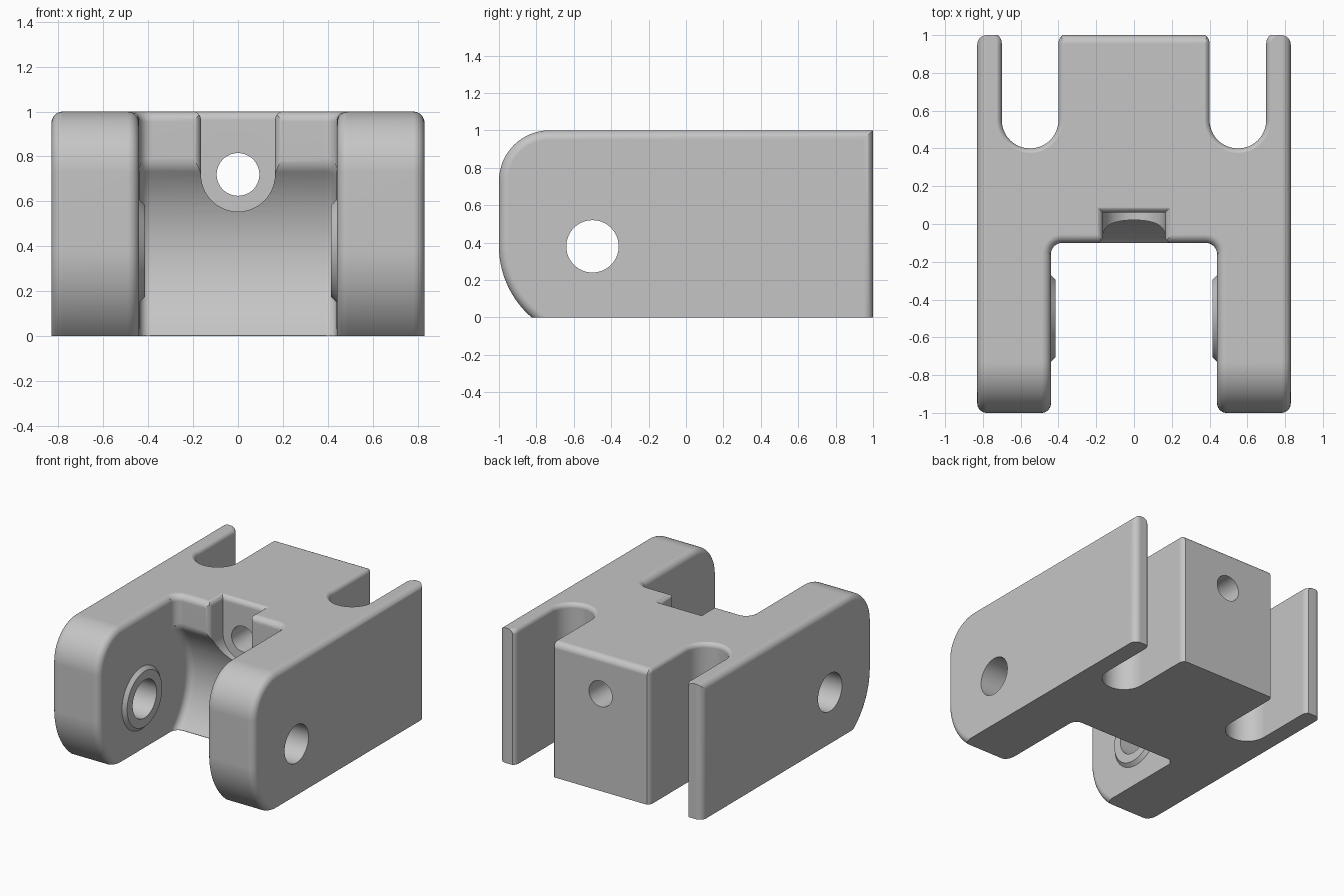
import bpy, bmesh
from math import sin, cos, pi, radians
from mathutils import Vector

default = bpy.data.objects.get("Cube")
if default:
    bpy.data.objects.remove(default, do_unlink=True)

grey = bpy.data.materials.new("satin_grey")
grey.use_nodes = True
grey.diffuse_color = (0.56, 0.56, 0.56, 1)
grey.node_tree.nodes["Principled BSDF"].inputs["Base Color"].default_value = (0.56, 0.56, 0.56, 1)

PIN_Y, PIN_Z = -0.5, 0.38      # axis of the cross pin
BORE_Z = 0.72                  # axis of the lengthwise bore


def arc(cx, cy, r, start, end, n=16):
    steps = [radians(start + (end - start) * i / n) for i in range(n + 1)]
    return [(cx + r * cos(a), cy + r * sin(a)) for a in steps]


def circle(cx, cy, r, n=64):
    return arc(cx, cy, r, 0, 360, n)[:-1]


def offset(outline, d):
    """Grow (or shrink, if negative) a counter-clockwise outline."""
    pts = [Vector(p) for p in outline]
    result = []
    for i, p in enumerate(pts):
        e1 = (p - pts[i - 1]).normalized()
        e2 = (pts[(i + 1) % len(pts)] - p).normalized()
        n1, n2 = Vector((e1.y, -e1.x)), Vector((e2.y, -e2.x))
        result.append(p + (n1 + n2) * (d / (1 + n1.dot(n2))))
    return result


def round_over(edge, r, toward, grow, n=8):
    """Levels of a quarter-round ending at the given edge."""
    angles = [pi / 2 * i / n for i in range(n + 1)]
    return [(edge - toward * r * (1 - sin(a)), grow * r * (1 - cos(a))) for a in angles]


def loft(name, outline, levels, axis):
    """Stack offset copies of an outline along an axis; levels are (position, offset)."""
    area = sum(a[0] * b[1] - b[0] * a[1] for a, b in zip(outline, outline[1:] + outline[:1]))
    if area < 0:
        outline = outline[::-1]
    place = {"x": lambda u, v, h: (h, u, v),
             "y": lambda u, v, h: (u, h, v),
             "z": lambda u, v, h: (u, v, h)}[axis]
    bm = bmesh.new()
    rings = [[bm.verts.new(place(p[0], p[1], h)) for p in offset(outline, d)]
             for h, d in sorted(levels)]
    bm.faces.new(rings[0])
    bm.faces.new(rings[-1])
    count = len(outline)
    for low, high in zip(rings, rings[1:]):
        for i in range(count):
            j = (i + 1) % count
            bm.faces.new((low[i], low[j], high[j], high[i]))
    bmesh.ops.recalc_face_normals(bm, faces=bm.faces)
    mesh = bpy.data.meshes.new(name)
    bm.to_mesh(mesh)
    bm.free()
    mesh.materials.append(grey)
    obj = bpy.data.objects.new(name, mesh)
    bpy.context.collection.objects.link(obj)
    return obj


def combine(target, tool, operation):
    mod = target.modifiers.new(tool.name, "BOOLEAN")
    mod.operation = operation
    mod.solver = "EXACT"
    mod.object = tool
    bpy.context.view_layer.objects.active = target
    bpy.ops.object.modifier_apply(modifier=mod.name)
    bpy.data.objects.remove(tool, do_unlink=True)


def mirrored(outline, s):
    return [(s * u, v) for u, v in outline]


# Central block with a filleted front wall and rounded top edges
block_plan = ([(0.6, 1), (-0.6, 1), (-0.6, -0.16)] + arc(-0.38, -0.16, 0.06, 180, 90)
              + arc(0.38, -0.16, 0.06, 90, 0) + [(0.6, -0.16)])
body = loft("clevis_body", block_plan, [(-0.06, 0)] + round_over(1, 0.045, 1, -1), "z")

# Side arms, rounded along their whole outline
arm_side = ([(1, -0.061), (1, 1)] + arc(-0.73, 0.73, 0.27, 90, 180)
            + arc(PIN_Y, PIN_Z, 0.5, 180, 242))
for s in (1, -1):
    levels = round_over(0.83, 0.05, 1, -1) + round_over(0.44, 0.05, -1, -1)
    combine(body, loft("arm", arm_side, [(s * h, d) for h, d in levels], "x"), "UNION")

# Flat underside
combine(body, loft("underside", [(-2, -2), (2, -2), (2, 2), (-2, 2)],
                   [(-0.5, 0), (0, 0)], "z"), "DIFFERENCE")

# Curved clearance between the arms
gap_side = ([(-0.3, -0.1)] + arc(PIN_Y, PIN_Z, 0.55, -60.8, 39.7, 32)
            + arc(0, 0.795, 0.1, 214, 180, 7) + [(-0.3, 0.795)])
gap_levels = round_over(0.438, 0.05, 1, -1) + round_over(-0.438, 0.05, -1, -1)
combine(body, loft("clearance", gap_side, gap_levels, "x"), "DIFFERENCE")

# Rear slots, flared at the top and at the mouth
slot_plan = (arc(0.55, 0.55, 0.15, 180, 360, 32) + arc(0.755, 0.956, 0.055, 180, 135, 6)
             + [(0.816, 1.095), (0.284, 1.095)] + arc(0.345, 0.956, 0.055, 45, 0, 6))
slot_levels = [(-0.1, 0), (1.1, 0.035)] + round_over(1.002, 0.035, 1, 1)
for s in (1, -1):
    combine(body, loft("slot", mirrored(slot_plan, s), slot_levels, "z"), "DIFFERENCE")

# Open-topped recess in the front wall
recess_front = arc(0, BORE_Z, 0.165, 180, 360, 32) + [(0.165, 1.2), (-0.165, 1.2)]
recess_levels = [(-0.3, 0.04), (0.06, 0)] + round_over(-0.102, 0.04, -1, 1)
combine(body, loft("recess", recess_front, recess_levels, "y"), "DIFFERENCE")
lip_plan = [(-0.165, -0.3), (0.165, -0.3), (0.165, 0.06), (-0.165, 0.06)]
lip_levels = [(BORE_Z, 0), (1.1, 0.04)] + round_over(1.002, 0.04, 1, 1)
combine(body, loft("recess_lip", lip_plan, lip_levels, "z"), "DIFFERENCE")

# Chamfered bosses on the inner arm faces
for s in (1, -1):
    levels = [(s * 0.5, 0), (s * 0.44, 0), (s * 0.415, -0.025)]
    combine(body, loft("boss", circle(PIN_Y, PIN_Z, 0.23), levels, "x"), "UNION")

# Cross pin hole and lengthwise bore
combine(body, loft("pin_hole", circle(PIN_Y, PIN_Z, 0.14), [(-1, 0), (1, 0)], "x"), "DIFFERENCE")
combine(body, loft("bore", circle(0, BORE_Z, 0.095), [(-0.3, 0), (1.2, 0)], "y"), "DIFFERENCE")

# Smooth fillets, crisp edges
bpy.ops.object.select_all(action="DESELECT")
body.select_set(True)
bpy.context.view_layer.objects.active = body
bpy.ops.object.shade_smooth_by_angle(angle=radians(30))
weighted = body.modifiers.new("even_shading", "WEIGHTED_NORMAL")
weighted.keep_sharp = True
